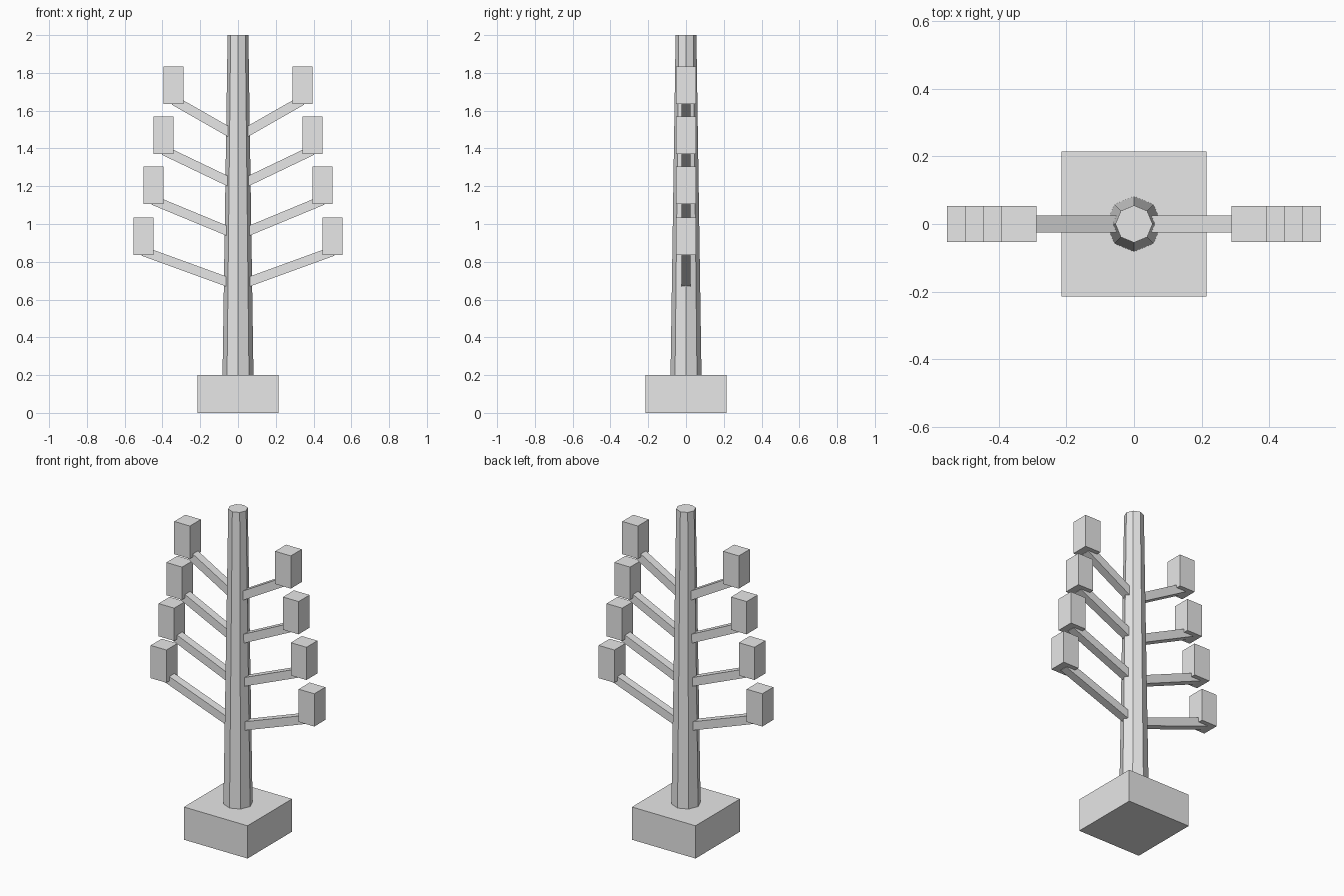
import bpy
import math
from mathutils import Vector

default = bpy.data.objects.get("Cube")
if default:
    bpy.data.objects.remove(default, do_unlink=True)

grey = bpy.data.materials.new("light_grey")
grey.use_nodes = True
colour = (0.8, 0.8, 0.8, 1)
grey.diffuse_color = colour
grey.node_tree.nodes["Principled BSDF"].inputs["Base Color"].default_value = colour


def finish(name):
    obj = bpy.context.object
    obj.name = name
    obj.data.materials.append(grey)
    return obj


def box(name, centre, size, tilt=0):
    bpy.ops.mesh.primitive_cube_add(size=1, location=centre, rotation=(0, -tilt, 0))
    obj = finish(name)
    obj.scale = size
    return obj


# Square plinth and tapered octagonal pole, corners on the axes
box("base", (0, 0, 0.1), (0.43, 0.43, 0.2))
bpy.ops.mesh.primitive_cone_add(vertices=8, radius1=0.082, radius2=0.055,
                                depth=1.8, location=(0, 0, 1.1))
finish("pole")

# Four tiers of rising arms, each carrying an upright block
tiers = [(0.50, 0.835), (0.447, 1.105), (0.394, 1.37), (0.341, 1.635)]
thick = 0.05
for number, (reach, block_bottom) in enumerate(tiers, 1):
    slope = 0.16 / (reach - 0.06)
    tilt = math.atan(slope)
    # the lower edge of the arm ends just under the middle of the block
    along = Vector((math.cos(tilt), 0, math.sin(tilt)))
    up = Vector((-math.sin(tilt), 0, math.cos(tilt)))
    end = Vector((reach + 0.01, 0, block_bottom - 0.003)) + up * thick / 2
    length = (end.x - 0.035) / along.x
    middle = end - along * length / 2
    for side, sign in (("left", 1), ("right", -1)):
        box(f"arm_{side}_{number}", (sign * middle.x, 0, middle.z),
            (length, thick, thick), sign * tilt)
        box(f"block_{side}_{number}", (sign * reach, 0, block_bottom + 0.1),
            (0.106, 0.106, 0.2))
